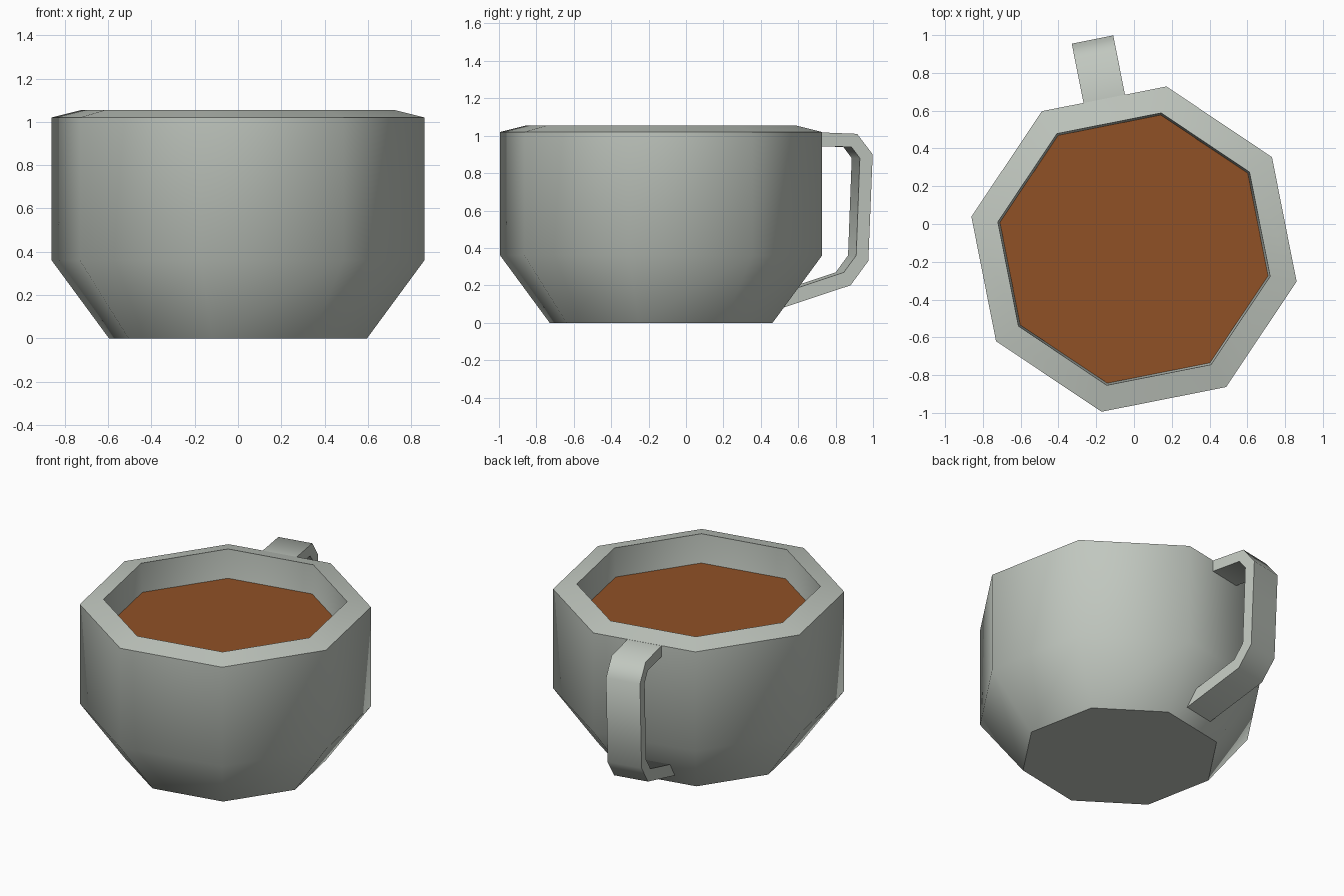
import bpy, bmesh, math
from mathutils import Vector

if "Cube" in bpy.data.objects:
    bpy.data.objects.remove(bpy.data.objects["Cube"])

CENTRE = Vector((0, -0.133, 0))
TURN = math.radians(-11.3)      # rotation of the octagon
SIDES = 8


def material(name, rgb):
    m = bpy.data.materials.new(name)
    m.diffuse_color = (*rgb, 1)
    m.use_nodes = True
    m.node_tree.nodes["Principled BSDF"].inputs["Base Color"].default_value = m.diffuse_color
    return m


def finish(name, bm, mat, angle):
    bmesh.ops.recalc_face_normals(bm, faces=bm.faces)
    me = bpy.data.meshes.new(name)
    bm.to_mesh(me)
    bm.free()
    me.materials.append(mat)
    ob = bpy.data.objects.new(name, me)
    bpy.context.collection.objects.link(ob)
    bpy.ops.object.select_all(action='DESELECT')
    ob.select_set(True)
    bpy.context.view_layer.objects.active = ob
    bpy.ops.object.shade_smooth_by_angle(angle=math.radians(angle))
    return ob


def ring(bm, r, z):
    return [bm.verts.new(CENTRE + Vector((r * math.cos(TURN + k * math.tau / SIDES),
                                          r * math.sin(TURN + k * math.tau / SIDES), z)))
            for k in range(SIDES)]


grey = material("pale grey ceramic", (0.53, 0.57, 0.52))
brown = material("brown drink", (0.28, 0.083, 0.019))

# Cup: outer wall, sloping rim, inner wall and floor
profile = [(0.608, 0), (0.878, 0.36), (0.878, 1.02), (0.735, 1.055), (0.70, 0.42), (0.52, 0.12)]
bm = bmesh.new()
rings = [ring(bm, r, z) for r, z in profile]
for a, b in zip(rings, rings[1:]):
    for k in range(SIDES):
        n = (k + 1) % SIDES
        bm.faces.new((a[k], a[n], b[n], b[k]))
bm.faces.new(rings[0])
bm.faces.new(rings[-1])
finish("cup", bm, grey, 50)

# Drink surface
bm = bmesh.new()
bm.faces.new(ring(bm, 0.724, 0.865))
finish("drink", bm, brown, 30)

# Handle: flat strap with outer and inner paths (distance from cup axis, height)
outer = [(0.79, 1.02), (1.046, 1.01), (1.131, 0.90), (1.107, 0.33), (1.01, 0.20), (0.60, 0.067)]
inner = [(0.79, 0.945), (1.015, 0.94), (1.061, 0.88), (1.041, 0.36), (0.974, 0.27), (0.66, 0.167)]
heading = TURN + math.radians(112.5)
out = Vector((math.cos(heading), math.sin(heading), 0))
side = Vector((-out.y, out.x, 0)) * 0.112
bm = bmesh.new()
sections = []
for (so, zo), (si, zi) in zip(outer, inner):
    po = CENTRE + out * so + Vector((0, 0, zo))
    pi = CENTRE + out * si + Vector((0, 0, zi))
    sections.append([bm.verts.new(p) for p in (po - side, po + side, pi + side, pi - side)])
for a, b in zip(sections, sections[1:]):
    for k in range(4):
        n = (k + 1) % 4
        bm.faces.new((a[k], a[n], b[n], b[k]))
bm.faces.new(sections[0])
bm.faces.new(sections[-1])
finish("handle", bm, grey, 60)
